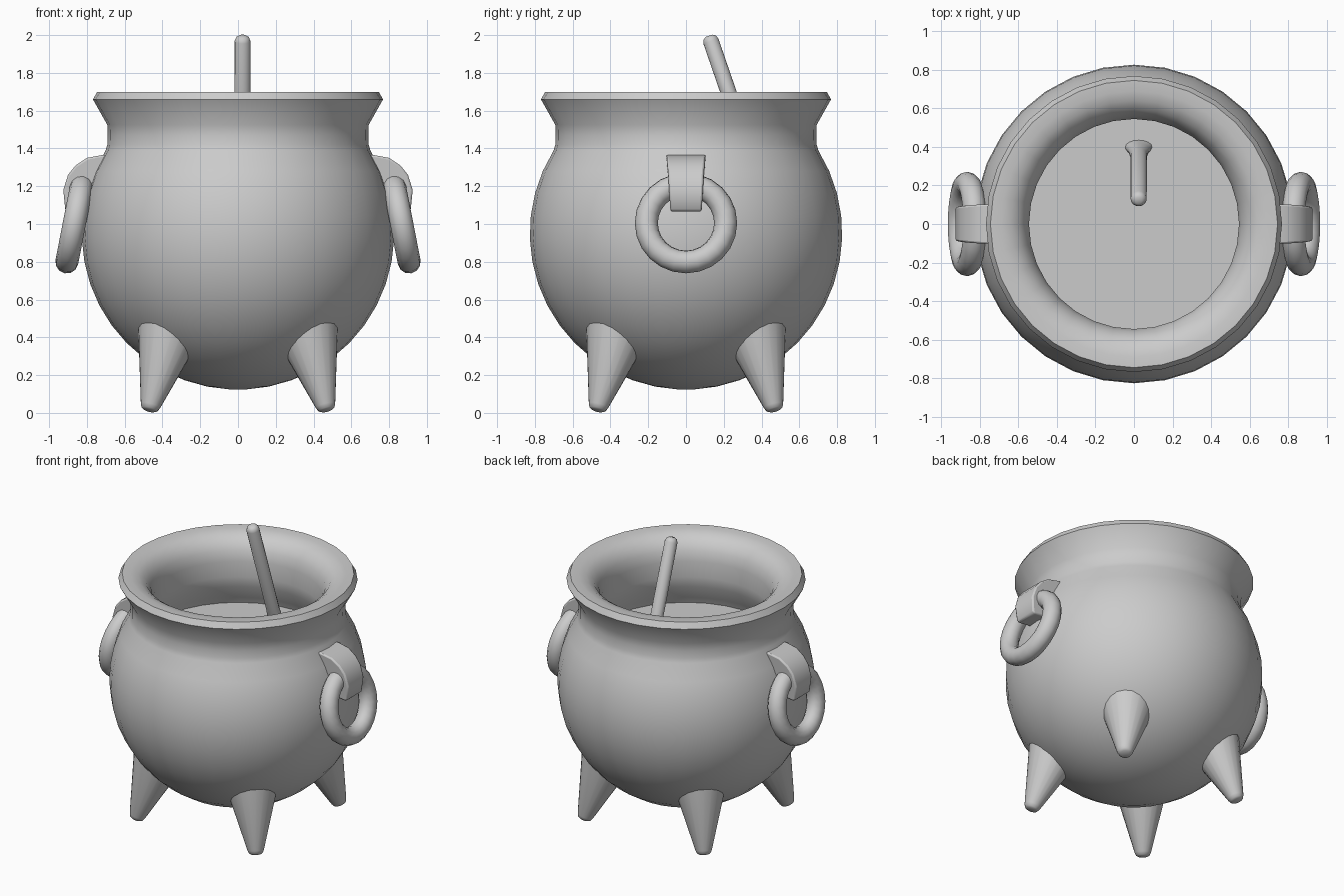
import bpy, bmesh, math
from mathutils import Matrix, Vector

if "Cube" in bpy.data.objects:
    bpy.data.objects.remove(bpy.data.objects["Cube"])


def finish(bm, name, matrix=None, angle=50):
    if matrix:
        bm.transform(matrix)
    bmesh.ops.recalc_face_normals(bm, faces=bm.faces[:])
    mesh = bpy.data.meshes.new(name)
    bm.to_mesh(mesh)
    bm.free()
    ob = bpy.data.objects.new(name, mesh)
    bpy.context.collection.objects.link(ob)
    bpy.ops.object.select_all(action='DESELECT')
    ob.select_set(True)
    bpy.context.view_layer.objects.active = ob
    bpy.ops.object.shade_smooth_by_angle(angle=math.radians(angle))
    return ob


def loft(rings, name, sides, matrix=None, angle=50):
    """Stack elliptical rings (z, radius x, radius y) and cap both ends."""
    bm = bmesh.new()
    loops = []
    for z, rx, ry in rings:
        loops.append([bm.verts.new((rx * math.cos(2 * math.pi * i / sides),
                                    ry * math.sin(2 * math.pi * i / sides), z))
                      for i in range(sides)])
    for a, b in zip(loops, loops[1:]):
        for i in range(sides):
            j = (i + 1) % sides
            bm.faces.new((a[i], a[j], b[j], b[i]))
    bm.faces.new(loops[0])
    bm.faces.new(loops[-1])
    return finish(bm, name, matrix, angle)


def arc(radius, start, end, steps):
    """Points (r, z) on the belly sphere between two elevations in degrees."""
    out = []
    for i in range(steps + 1):
        t = math.radians(start + (end - start) * i / steps)
        out.append((radius * math.cos(t), 0.95 + radius * math.sin(t)))
    return out


# pot: outer belly, neck, flared rim, rounded lip, hollow inside
profile = arc(0.827, -87, 32, 14)
profile += [(0.692, 1.42), (0.69, 1.47), (0.692, 1.525), (0.768, 1.66), (0.745, 1.70),
            (0.69, 1.698), (0.64, 1.685), (0.595, 1.655), (0.56, 1.60), (0.545, 1.53), (0.545, 1.42)]
profile += arc(0.68, 36, -87, 12)
loft([(z, r, r) for r, z in profile], "pot", 32)

# liquid filling the pot
loft([(1.17, 0.645, 0.645), (1.20, 0.64, 0.64)], "liquid", 32)

# stirring spoon leaning back, flattened where it widens
lean = Matrix.Translation((0.024, 0.50, 0.90)) @ Matrix.Rotation(0.332, 4, 'X')
loft([(0.0, 0.05, 0.02), (0.06, 0.09, 0.03), (0.2, 0.10, 0.035), (0.30, 0.075, 0.036),
      (0.36, 0.055, 0.04), (0.44, 0.043, 0.042), (1.13, 0.042, 0.042),
      (1.15, 0.034, 0.034), (1.16, 0.018, 0.018)], "spoon", 16, lean)

# four splayed feet
for sx, side in ((-1, "left"), (1, "right")):
    for sy, end in ((-1, "front"), (1, "back")):
        axis = Vector((-sx * 0.25, -sy * 0.25, 1)).normalized()
        m = Matrix.Translation((sx * 0.47, sy * 0.47, 0.012)) @ \
            axis.to_track_quat('Z', 'Y').to_matrix().to_4x4()
        loft([(0.0, 0.028, 0.028), (0.008, 0.043, 0.043), (0.028, 0.053, 0.053),
              (0.50, 0.185, 0.185)], f"{end}_{side}_foot", 20, m)

# ring handles hanging in arched brackets
outline = [(0.64, 1.365, 0.106), (0.72, 1.365, 0.106), (0.80, 1.35, 0.102), (0.86, 1.31, 0.097),
           (0.90, 1.26, 0.093), (0.925, 1.18, 0.09), (0.915, 1.08, 0.084),
           (0.90, 1.065, 0.082), (0.70, 1.085, 0.082)]
for sx, side in ((-1, "left"), (1, "right")):
    tilt = math.radians(90 - 11) * sx
    bpy.ops.mesh.primitive_torus_add(major_segments=24, minor_segments=12, major_radius=0.21,
                                     minor_radius=0.061, location=(sx * 0.866, 0, 1.005),
                                     rotation=(0, tilt, 0))
    ring = bpy.context.object
    ring.name = f"{side}_ring"
    bpy.ops.object.shade_smooth()

    bm = bmesh.new()
    near = [bm.verts.new((sx * x, -w, z)) for x, z, w in outline]
    far = [bm.verts.new((sx * x, w, z)) for x, z, w in outline]
    bm.faces.new(near)
    bm.faces.new(far)
    for i in range(len(outline)):
        j = (i + 1) % len(outline)
        bm.faces.new((near[i], near[j], far[j], far[i]))
    bracket = finish(bm, f"{side}_bracket", angle=40)
    bevel = bracket.modifiers.new("soft_edges", 'BEVEL')
    bevel.width = 0.01
    bevel.segments = 2
    bevel.limit_method = 'ANGLE'
    bevel.angle_limit = math.radians(50)
